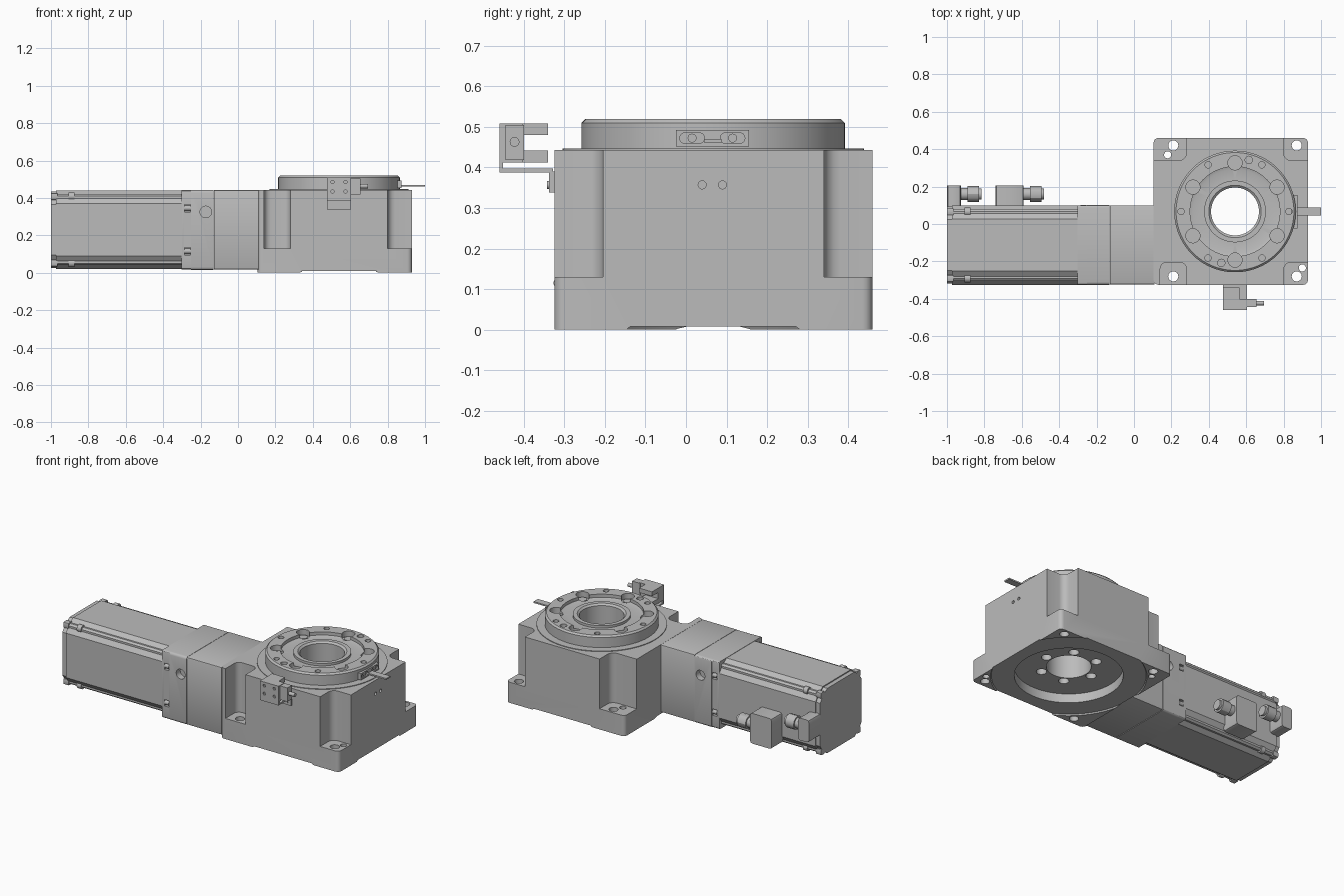
import bpy, bmesh, math
from mathutils import Vector, Matrix

old = bpy.data.objects.get("Cube")
if old:
    bpy.data.objects.remove(old)

grey = bpy.data.materials.new("machine_grey")
grey.use_nodes = True
grey.diffuse_color = (0.5, 0.5, 0.5, 1)
grey.node_tree.nodes["Principled BSDF"].inputs["Base Color"].default_value = (0.5, 0.5, 0.5, 1)

CX, CY = 0.54, 0.067   # rotation axis of the table


def finish(name, bm):
    bmesh.ops.recalc_face_normals(bm, faces=bm.faces)
    me = bpy.data.meshes.new(name)
    bm.to_mesh(me)
    bm.free()
    me.materials.append(grey)
    ob = bpy.data.objects.new(name, me)
    bpy.context.collection.objects.link(ob)
    return ob


def box(name, lo, hi, axis=None, r=0.0, seg=4):
    """Box between two corners; edges along one axis may be rounded."""
    bm = bmesh.new()
    bmesh.ops.create_cube(bm, size=1)
    lo, hi = Vector(lo), Vector(hi)
    for v in bm.verts:
        v.co = (lo + hi) / 2 + v.co * (hi - lo)
    if axis is not None:
        edges = [e for e in bm.edges
                 if abs((e.verts[0].co - e.verts[1].co).normalized()[axis]) > 0.9]
        bmesh.ops.bevel(bm, geom=edges, offset=r, segments=seg, profile=0.5, affect='EDGES')
    return finish(name, bm)


def cyl(name, centre, r, length, axis=2, seg=24, r2=None):
    """Cylinder or cone centred on a point."""
    bm = bmesh.new()
    bmesh.ops.create_cone(bm, cap_ends=True, segments=seg, radius1=r,
                          radius2=r if r2 is None else r2, depth=length)
    rot = {0: Matrix.Rotation(math.pi / 2, 3, 'Y'),
           1: Matrix.Rotation(math.pi / 2, 3, 'X'), 2: Matrix.Identity(3)}[axis]
    for v in bm.verts:
        v.co = rot @ v.co + Vector(centre)
    return finish(name, bm)


def lathe(name, profile, seg=96):
    bm = bmesh.new()
    rings = [[bm.verts.new((CX + r * math.cos(a), CY + r * math.sin(a), z)) for r, z in profile]
             for a in (2 * math.pi * i / seg for i in range(seg))]
    n = len(profile)
    for i in range(seg):
        a, b = rings[i], rings[(i + 1) % seg]
        for j in range(n):
            k = (j + 1) % n
            bm.faces.new((a[j], b[j], b[k], a[k]))
    return finish(name, bm)


def prism_x(name, points, x0, x1):
    bm = bmesh.new()
    ends = [[bm.verts.new((x, y, z)) for y, z in points] for x in (x0, x1)]
    n = len(points)
    for e in ends:
        bm.faces.new(e)
    for i in range(n):
        j = (i + 1) % n
        bm.faces.new((ends[0][i], ends[0][j], ends[1][j], ends[1][i]))
    return finish(name, bm)


def cut(target, *cutters):
    for c in cutters:
        mod = target.modifiers.new("cut", 'BOOLEAN')
        mod.operation, mod.solver, mod.object = 'DIFFERENCE', 'EXACT', c
        bpy.context.view_layer.objects.active = target
        bpy.ops.object.modifier_apply(modifier=mod.name)
        bpy.data.objects.remove(c)


def polar(r, deg):
    a = math.radians(deg)
    return CX + r * math.cos(a), CY + r * math.sin(a)


# Gearbox housing with corner pockets, bores and mounting holes
housing = box("housing", (0.105, -0.325, 0), (0.93, 0.46, 0.443), 2, 0.025)
cut(housing,
    box("pocket", (0.14, -0.6, 0.13), (0.28, -0.205, 0.6), 2, 0.035),
    box("pocket", (0.80, -0.6, 0.13), (1.2, -0.205, 0.6), 2, 0.04),
    box("pocket", (0.80, 0.34, 0.13), (1.2, 0.8, 0.6), 2, 0.04),
    box("pocket", (-0.2, 0.34, 0.13), (0.28, 0.8, 0.6), 2, 0.04),
    cyl("foot_relief", (CX, CY, 0), 0.45, 0.016, seg=64, r2=0.44),
    cyl("base_recess", (CX, CY, 0), 0.31, 0.13, seg=64),
    cyl("main_bore", (CX, CY, 0.2), 0.2, 0.8, seg=64))
for x in (0.21, 0.87):
    for y in (-0.28, 0.42):
        cut(housing, cyl("bolt_hole", (x, y, 0.1), 0.027, 0.4))
for x, y in ((0.18, 0.37), (0.9, -0.235)):
    cut(housing, cyl("dowel_hole", (x, y, 0.1), 0.019, 0.4))
for y in (0.04, 0.09):
    cut(housing, cyl("side_hole", (0.93, y, 0.357), 0.01, 0.06, 0, 16))

# Thin seal ring below the table
lathe("seal_ring", [(0.205, 0.435), (0.372, 0.435), (0.372, 0.447), (0.205, 0.447)])

# Rotary table with hollow shaft
table = lathe("rotary_table", [
    (0.128, 0.065), (0.215, 0.065), (0.215, 0.44), (0.325, 0.44), (0.325, 0.51),
    (0.315, 0.52), (0.24, 0.52), (0.24, 0.50), (0.225, 0.495), (0.165, 0.495),
    (0.165, 0.51), (0.14, 0.51), (0.128, 0.50)])
for i in range(6):
    x, y = polar(0.26, 30 + 60 * i)
    cut(table, cyl("counterbore", (x, y, 0.51), 0.038, 0.05))
    cyl("table_screw", (x, y, 0.481), 0.026, 0.02)
    x, y = polar(0.288, 60 * i)
    cut(table, cyl("tapped_hole", (x, y, 0.51), 0.017, 0.08, seg=16))
    x, y = polar(0.165, 60 * i)
    cut(table, cyl("shaft_lobe", (x, y, 0.06), 0.03, 0.14))
for deg in (75, 255):
    x, y = polar(0.285, deg)
    cut(table, cyl("pin_hole", (x, y, 0.51), 0.02, 0.08, seg=16))

# Detection dog on the table's right side
dog = box("dog_mount", (0.84, -0.025, 0.452), (0.874, 0.155, 0.493))
for y in (0.015, 0.115):
    cut(dog, box("slot", (0.866, y - 0.03, 0.46), (0.9, y + 0.03, 0.485), 0, 0.011))
    cyl("dog_screw", (0.866, y, 0.4725), 0.011, 0.012, 0, 16)
box("dog_plate", (0.87, 0.045, 0.461), (1.0, 0.087, 0.470))

# Sensor bracket and forked sensor on the front
bracket = box("bracket_foot", (0.475, -0.338, 0.338), (0.605, -0.325, 0.39))
for i in range(3):
    cyl("bracket_screw", (0.505 + 0.035 * i, -0.339, 0.357), 0.01, 0.008, 1, 16)
box("bracket_shelf", (0.475, -0.46, 0.387), (0.605, -0.328, 0.397))
box("bracket_lip", (0.475, -0.46, 0.39), (0.605, -0.452, 0.415))
sensor = box("sensor_body", (0.475, -0.46, 0.412), (0.605, -0.34, 0.508))
cut(sensor, box("fork_gap", (0.4, -0.402, 0.442), (0.7, -0.3, 0.48)),
    box("fork_side", (0.565, -0.402, 0.3), (0.7, -0.3, 0.6)))
for x in (0.505, 0.575):
    for z in (0.435, 0.485):
        cut(sensor, cyl("sensor_hole", (x, -0.46, z), 0.009, 0.02, 1, 12))
box("sensor_plug", (0.6, -0.445, 0.418), (0.655, -0.40, 0.505))
cyl("sensor_cable", (0.67, -0.423, 0.463), 0.012, 0.05, 0, 16)

# Motor adapter in two blocks
box("adapter_block", (-0.129, -0.323, 0.017), (0.11, 0.10, 0.442), 0, 0.008, 2)
ring = box("adapter_ring", (-0.25, -0.325, 0.015), (-0.131, 0.102, 0.442), 0, 0.015, 3)
for y in (-0.325, 0.102):
    cut(ring, cyl("access_hole", (-0.172, y, 0.325), 0.031, 0.08, 1))

# Motor body with recessed corners
MY, MZ = -0.1125, 0.23
corner = [(0.2125, 0.14), (0.192, 0.168), (0.192, 0.18), (0.18, 0.19), (0.168, 0.19), (0.14, 0.21)]
outline = []
for sy, sz in ((1, 1), (-1, 1), (-1, -1), (1, -1)):
    quarter = corner if sy * sz > 0 else corner[::-1]
    outline += [(MY + sy * a, MZ + sz * b) for a, b in quarter]
prism_x("motor_body", outline, -0.972, -0.30)
cap = [(MY + (y - MY) * 0.97, MZ + (z - MZ) * 0.97) for y, z in outline]
prism_x("motor_end_cap", cap, -1.0, -0.965)
flange = box("motor_flange", (-0.302, -0.325, 0.017), (-0.25, 0.10, 0.442), 0, 0.012, 3)

# Flange screw pockets and motor screws, one set per corner
for sy in (-1, 1):
    for sz in (-1, 1):
        y, z = MY + sy * 0.2125, MZ + sz * 0.115
        cut(flange, box("screw_pocket", (-0.285, y - 0.02, z - 0.02), (-0.253, y + 0.02, z + 0.02)))
        cyl("flange_screw", (-0.27, y - sy * 0.012, z), 0.014, 0.03, 0, 16)
        y, z = MY + sy * 0.178, MZ + sz * 0.178
        cyl("motor_screw", (-0.89, y, z), 0.022, 0.03, 0, 16)
        box("cap_tab", (-1.0, y - 0.018, z - 0.018), (-0.965, y + 0.018, z + 0.018), 0, 0.006, 2)

# Two cable connectors on the motor's back
for name, x0, x1, z0, z1 in (("power", -0.74, -0.59, 0.05, 0.24), ("encoder", -1.0, -0.925, 0.16, 0.30)):
    zc = (z0 + z1) / 2 + 0.01
    box(name + "_connector", (x0, 0.09, z0), (x1, 0.205, z1), 1, 0.015, 2)
    cyl(name + "_connector_neck", (x1 + 0.02, 0.16, zc), 0.032, 0.05, 0)
    cyl(name + "_connector_nut", (x1 + 0.065, 0.16, zc), 0.042, 0.06, 0, 12)
    cyl(name + "_connector_tip", (x1 + 0.1, 0.16, zc), 0.03, 0.02, 0)

# Smooth round surfaces, keep edges sharp
for ob in bpy.context.scene.objects:
    ob.select_set(ob.type == 'MESH')
bpy.ops.object.shade_smooth_by_angle(angle=math.radians(30))
